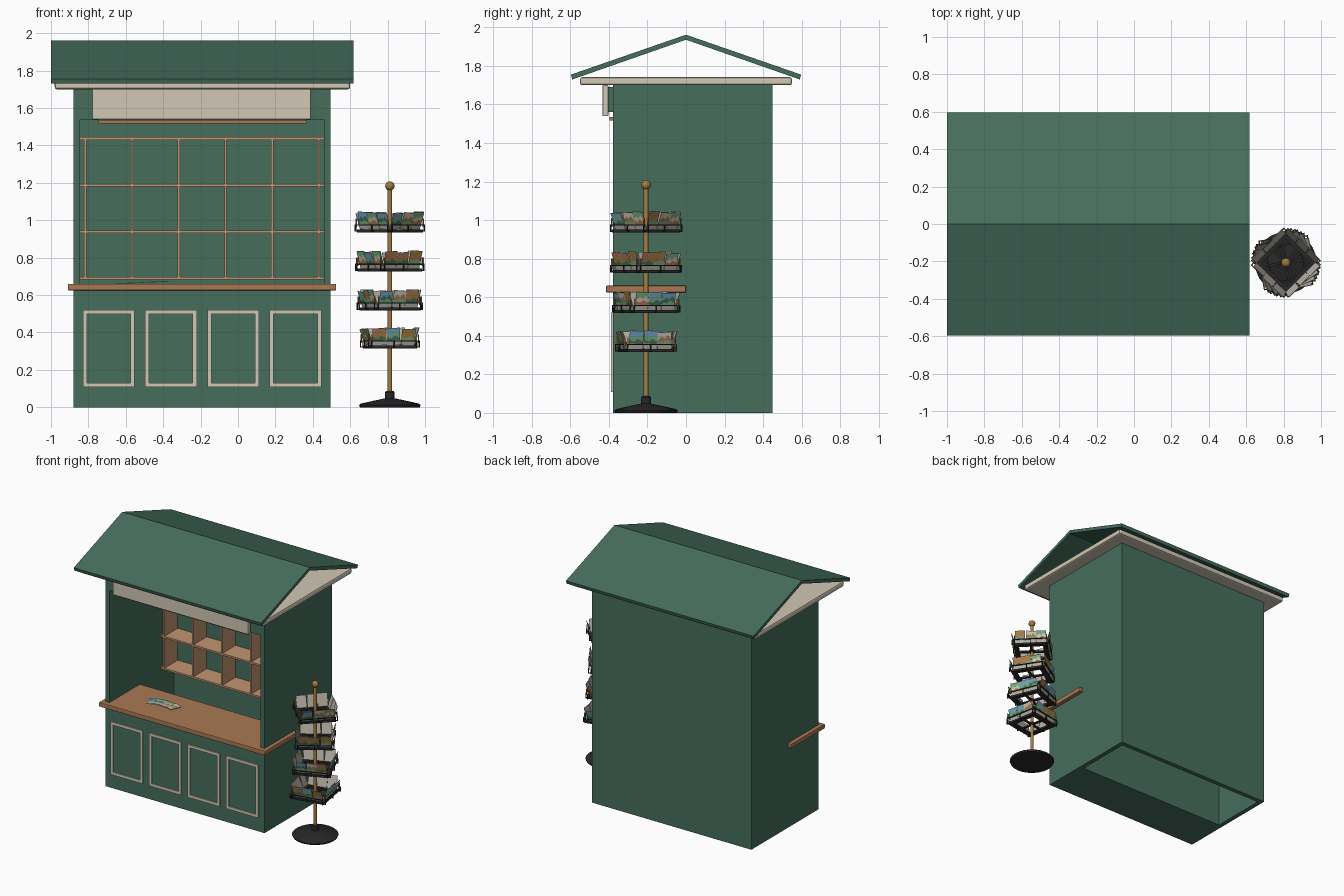
import bpy, bmesh, random
from math import radians, pi
from mathutils import Matrix, Vector

if "Cube" in bpy.data.objects:
    bpy.data.objects.remove(bpy.data.objects["Cube"])
random.seed(4)


def material(name, rgb):
    m = bpy.data.materials.new(name)
    m.use_nodes = True
    m.diffuse_color = (*rgb, 1)
    m.node_tree.nodes["Principled BSDF"].inputs["Base Color"].default_value = (*rgb, 1)
    return m


GREEN = material("booth green", (.061, .155, .108))
CREAM = material("cream", (.64, .58, .46))
COUNTER = material("counter wood", (.40, .19, .085))
SHELF = material("shelf wood", (.54, .30, .165))
BLACK = material("black metal", (.02, .02, .022))
BRASS = material("brass", (.38, .21, .05))
PAPER = material("paper", (.47, .44, .38))
BLUE = material("sky blue", (.16, .37, .58))
LEAF = material("leaf green", (.17, .42, .20))
RUST = material("rust", (.42, .19, .08))


def finish(name, bm, mats, smooth=False, bevel=0):
    bmesh.ops.recalc_face_normals(bm, faces=bm.faces)
    me = bpy.data.meshes.new(name)
    bm.to_mesh(me)
    bm.free()
    ob = bpy.data.objects.new(name, me)
    bpy.context.collection.objects.link(ob)
    for m in mats:
        me.materials.append(m)
    if bevel:
        mod = ob.modifiers.new("soft edges", "BEVEL")
        mod.width, mod.segments = bevel, 2
    if smooth:
        bpy.ops.object.select_all(action="DESELECT")
        ob.select_set(True)
        bpy.context.view_layer.objects.active = ob
        bpy.ops.object.shade_smooth_by_angle(angle=radians(40))
    return ob


def add_box(bm, x, y, z, mat=Matrix(), index=0):
    """Box from three (low, high) ranges, placed by a matrix."""
    lo, hi = Vector((x[0], y[0], z[0])), Vector((x[1], y[1], z[1]))
    place = mat @ Matrix.Translation((lo + hi) / 2) @ Matrix.Diagonal((*(hi - lo), 1))
    made = bmesh.ops.create_cube(bm, size=1, matrix=place)
    for f in {f for v in made["verts"] for f in v.link_faces}:
        f.material_index = index


def boxes(name, mat, *parts, bevel=0):
    bm = bmesh.new()
    for p in parts:
        add_box(bm, *p)
    return finish(name, bm, [mat], bevel=bevel)


def lathe(name, mat, profile, centre, sides=24, smooth=True):
    bm = bmesh.new()
    vs = [bm.verts.new((r, 0, z)) for r, z in profile]
    es = [bm.edges.new(p) for p in zip(vs, vs[1:])]
    bmesh.ops.spin(bm, geom=vs + es, cent=(0, 0, 0), axis=(0, 0, 1),
                   angle=2 * pi, steps=sides)
    bmesh.ops.remove_doubles(bm, verts=bm.verts, dist=.0005)
    bmesh.ops.translate(bm, verts=bm.verts, vec=centre)
    return finish(name, bm, [mat], smooth)


# Booth shell, open underneath
L, R, F, B, T = -.88, .495, -.38, .45, .035
boxes("left_wall", GREEN, ((R - T, R), (F, B), (0, 1.7)))
boxes("right_wall", GREEN, ((L, L + T), (F, B), (0, 1.7)))
boxes("back_wall", GREEN, ((L + T, R - T), (B - T, B), (0, 1.7)))
boxes("counter_base", GREEN, ((L + T, R - T), (F, -.03), (0, .625)))
boxes("front_header", GREEN, ((L + T, R - T), (F, F + T), (1.535, 1.7)))
boxes("counter_top", COUNTER, ((-.91, .525), (-.415, 0), (.625, .66)), bevel=.005)

# Framed panels on the counter front
bm = bmesh.new()
for i in range(4):
    x0 = -.83 + i * .333
    x1 = x0 + .277
    w = .022
    for x, z in (((x0, x0 + w), (.108, .52)), ((x1 - w, x1), (.108, .52)),
                 ((x0 + w, x1 - w), (.108, .108 + w)), ((x0 + w, x1 - w), (.52 - w, .52))):
        add_box(bm, x, (F - .009, F + .002), z)
finish("panel_frames", bm, [CREAM])

# Shelf grid on the back wall
bm = bmesh.new()
for i in range(4):
    z = .69 + i * .249
    add_box(bm, (L + T, R - T), (.25, B - T), (z - .007, z + .007))
for i in range(6):
    x = -.817 + i * .25
    add_box(bm, (x - .006, x + .006), (.252, B - T), (.69, 1.437))
finish("display_shelves", bm, [SHELF])

# Blank sign board with a wood rail below
boxes("sign_board", CREAM, ((-.78, .39), (-.433, -.403), (1.54, 1.70)), bevel=.004)
boxes("sign_brackets", GREEN, *[((x, x + .03), (-.404, F), (1.56, 1.69)) for x in (-.7, .28)])
boxes("sign_rail", COUNTER, ((-.745, .365), (-.397, F), (1.518, 1.536)))

# Ceiling slab and open gable roof
boxes("ceiling_slab", CREAM, ((-.98, .6), (-.55, .55), (1.7, 1.742)), bevel=.012)
bm = bmesh.new()
section = [(-.597, 1.755), (0, 1.962), (.597, 1.755), (.59, 1.73), (0, 1.936), (-.59, 1.73)]
ends = [[bm.verts.new((x, y, z)) for y, z in section] for x in (-1, .618)]
for i in range(6):
    j = (i + 1) % 6
    bm.faces.new((ends[0][i], ends[0][j], ends[1][j], ends[1][i]))
for e in ends:
    bm.faces.new((e[0], e[1], e[4], e[5]))
    bm.faces.new((e[1], e[2], e[3], e[4]))
finish("gable_roof", bm, [GREEN])

# Card stand: base, pole and ball
C = Vector((.812, -.207, 0))
lathe("stand_base", BLACK, [(0, 0), (.16, 0), (.165, .012), (.155, .02), (.05, .043),
                            (.026, .048), (.026, .08), (.02, .087), (0, .087)], C)
lathe("stand_pole", BRASS, [(0, .08), (.0125, .08), (.0125, 1.17), (0, 1.17)], C, 16)
bm = bmesh.new()
bmesh.ops.create_uvsphere(bm, u_segments=16, v_segments=10, radius=.025,
                          matrix=Matrix.Translation(C + Vector((0, 0, 1.183))))
finish("stand_ball", bm, [BRASS], True)

CARD_MATS = [PAPER, BLUE, LEAF, RUST, GREEN, BRASS, CREAM]


def picture(bm, mat, outline, depth, index):
    """Flat printed shape on the front of a card."""
    f = bm.faces.new([bm.verts.new(mat @ Vector((x, -depth, z))) for x, z in outline])
    f.material_index = index


def add_card(bm, mat, w, h, kind):
    """Upright card facing -y with sky, hills and a pale lower margin."""
    a = w / 2
    sky, far, near = ((1, 4, 2), (3, 5, 4), (1, 2, 4), (2, 6, 3), (5, 3, 2), (6, 3, 2))[kind]
    add_box(bm, (-a, a), (0, .003), (0, h), mat)
    b = a * .94
    lo, hi = h * .3, h * .97
    picture(bm, mat, [(-b, lo), (b, lo), (b, hi), (-b, hi)], .001, sky)
    picture(bm, mat, [(-b, lo), (b, lo), (b, h * .6), (b * .5, h * .82), (0, h * .62),
                      (-b * .4, h * .75), (-b, h * .55)], .002, far)
    picture(bm, mat, [(-b, lo), (b, lo), (b, h * .42), (b * .2, h * .58),
                      (-b * .3, h * .42), (-b, h * .5)], .003, near)


# Four square trays, each turned a little further, cards leaning outward
H = .125
for t, (z, turn) in enumerate(((.315, 10), (.517, 22), (.725, 33), (.935, 45))):
    tray, cards, wires = bmesh.new(), bmesh.new(), bmesh.new()
    base = Matrix.Translation(C + Vector((0, 0, z))) @ Matrix.Rotation(radians(turn), 4, "Z")
    for side in range(4):
        m = base @ Matrix.Rotation(side * pi / 2, 4, "Z")
        add_box(tray, (-H, H), (-H, -H + .035), (0, .016), m)
        add_box(tray, (-.008, .008), (-H + .03, -.01), (0, .012), m)
        add_box(tray, (-H, H), (-H - .016, -H - .01), (.037, .043), m)
        for x in (-H + .003, 0, H - .003):
            add_box(tray, (x - .003, x + .003), (-H - .014, -H + .01), (.004, .01), m)
            add_box(tray, (x - .003, x + .003), (-H - .016, -H - .01), (.004, .04), m)
        for x in (-H + .006, H - .006):
            add_box(wires, (x - .003, x + .003), (-H - .012, -H - .006), (.03, .075), m)
        for i in range(3):
            lean = Matrix.Rotation(radians(random.uniform(14, 21)), 4, "X")
            twist = Matrix.Rotation(radians(random.uniform(-4, 4)), 4, "Y")
            spot = Matrix.Translation(((i - 1) * .076, -H + .012, .016))
            add_card(cards, m @ spot @ lean @ twist, .074, random.uniform(.09, .1),
                     random.randrange(6))
    lathe(f"tray_hub_{t + 1}", BLACK, [(0, 0), (.02, 0), (.02, .02), (0, .02)],
          C + Vector((0, 0, z)), 16)
    finish(f"card_tray_{t + 1}", tray, [BLACK])
    finish(f"tray_wires_{t + 1}", wires, [BRASS])
    finish(f"picture_cards_{t + 1}", cards, CARD_MATS)

# Fan of cards lying on the counter
bm = bmesh.new()
for i in range(4):
    m = (Matrix.Translation((-.59 + i * .05, -.22 - abs(i - 1) * .008, .664 + i * .003))
         @ Matrix.Rotation(radians(24 - i * 16), 4, "Z") @ Matrix.Rotation(-pi / 2, 4, "X"))
    add_card(bm, m, .07, .09, (0, 2, 3, 5)[i])
finish("counter_cards", bm, CARD_MATS)
